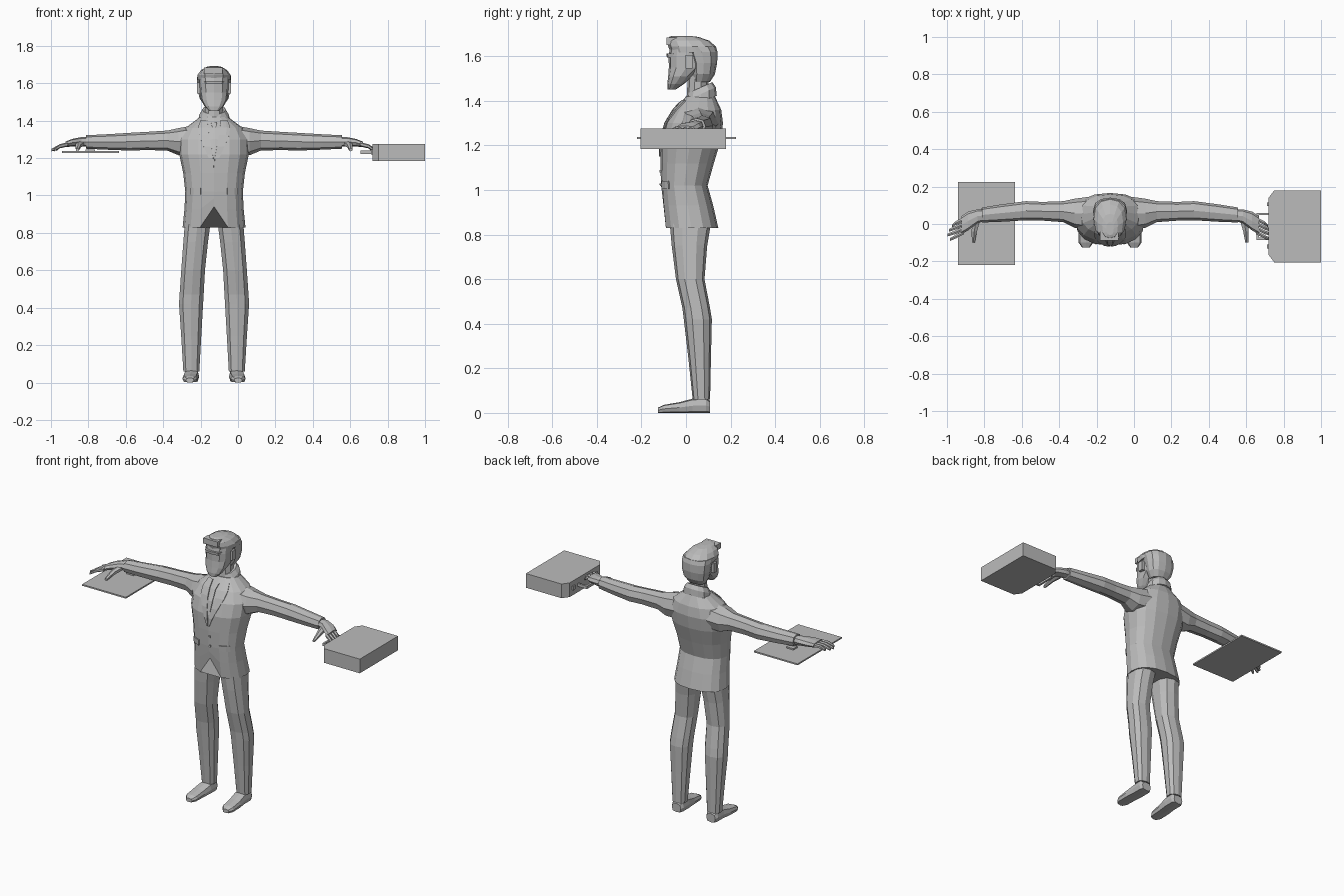
import bpy, bmesh, math
from mathutils import Vector
from mathutils.bvhtree import BVHTree

CX = -0.128  # the figure stands left of the centre

grey = bpy.data.materials.new("plain grey")
grey.diffuse_color = (0.5, 0.5, 0.5, 1)


def finish(name, bm, mirror=False, x=CX):
    bmesh.ops.recalc_face_normals(bm, faces=bm.faces)
    me = bpy.data.meshes.new(name)
    bm.to_mesh(me)
    bm.free()
    me.materials.append(grey)
    ob = bpy.data.objects.new(name, me)
    ob.location.x = x
    bpy.context.collection.objects.link(ob)
    if mirror:
        ob.modifiers.new("Mirror", 'MIRROR')
    return ob


def ring(axis, pos, a0, a1, b0, b1, n, p):
    """Rounded-box cross-section, first point at the middle of the low b side."""
    pts = []
    for k in range(n):
        t = -math.pi / 2 + 2 * math.pi * k / n
        c, s = math.cos(t), math.sin(t)
        a = (a0 + a1) / 2 + (a1 - a0) / 2 * math.copysign(abs(c) ** p, c)
        b = (b0 + b1) / 2 + (b1 - b0) / 2 * math.copysign(abs(s) ** p, s)
        pts.append({'x': (pos, a, b), 'y': (a, pos, b), 'z': (a, b, pos)}[axis])
    return pts


def loft(name, axis, sections, n=8, p=0.8, mirror=False, edit=None):
    rings = [ring(axis, *s, n, p) for s in sections]
    if edit:
        edit(rings)
    bm = bmesh.new()
    vs = [[bm.verts.new(c) for c in r] for r in rings]
    for r, q in zip(vs, vs[1:]):
        for k in range(n):
            bm.faces.new((r[k], r[(k + 1) % n], q[(k + 1) % n], q[k]))
    bm.faces.new(vs[0])
    bm.faces.new(vs[-1])
    return finish(name, bm, mirror)


def sym(rows):
    return [(z, -w, w, f, b) for z, w, f, b in rows]


def prism(name, outline, z0, z1, x=0.0, mirror=False):
    bm = bmesh.new()
    f = bm.faces.new([bm.verts.new((a, b, z0)) for a, b in outline])
    g = bmesh.ops.extrude_face_region(bm, geom=[f])
    for v in g["geom"]:
        if isinstance(v, bmesh.types.BMVert):
            v.co.z = z1
    return finish(name, bm, mirror, x)


def box(name, x0, x1, y0, y1, z0, z1, x=0.0, mirror=False):
    return prism(name, [(x0, y0), (x1, y0), (x1, y1), (x0, y1)], z0, z1, x, mirror)


# Jacket body, with the front hem cut away in a notch
def notch(rings):
    for r, z in ((0, 0.94), (1, 0.985)):
        x, y, _ = rings[r][0]
        rings[r][0] = (x, y, z)


jacket = loft("jacket", 'z', sym([
    (0.83, .168, -.098, .145), (0.93, .158, -.107, .122), (1.02, .154, -.112, .097),
    (1.12, .165, -.115, .125), (1.22, .186, -.115, .155), (1.30, .188, -.092, .166),
    (1.36, .155, -.055, .158), (1.42, .075, .0, .13)]), 16, 0.85, edit=notch)

# Lapels, tie, pockets and buttons laid onto the jacket front
tree = BVHTree.FromPolygons([v.co for v in jacket.data.vertices],
                            [list(f.vertices) for f in jacket.data.polygons])


def plate(name, rows, mirror=False, thick=0.012):
    bm = bmesh.new()
    grid = []
    for z, xa, xb in rows:
        line = []
        for i in range(4):
            x = xa + (xb - xa) * i / 3
            hit = tree.ray_cast(Vector((x, -1, z)), Vector((0, 1, 0)))[0]
            line.append(bm.verts.new((x, hit.y if hit else 0.0, z)))
        grid.append(line)
    for r, q in zip(grid, grid[1:]):
        for i in range(3):
            bm.faces.new((r[i], r[i + 1], q[i + 1], q[i]))
    ob = finish(name, bm, mirror)
    m = ob.modifiers.new("Solidify", 'SOLIDIFY')
    m.thickness, m.offset = thick, 0


plate("lapel", [(1.40, .035, .07), (1.36, .032, .085), (1.32, .026, .08),
                (1.26, .014, .055), (1.20, .004, .028), (1.15, .001, .008)], True)
plate("tie", [(1.39, -.016, .016), (1.36, -.010, .010), (1.30, -.014, .014),
              (1.24, -.010, .010)])
plate("pocket_flap", [(1.04, .07, .125), (1.005, .07, .125)], True)
for z in (1.03, 1.09):
    plate("button", [(z, .002, .014), (z - .012, .002, .014)])

# Sleeves
loft("sleeve", 'x', [
    (.08, -.04, .15, 1.22, 1.38), (.19, -.02, .135, 1.215, 1.36),
    (.25, .01, .122, 1.24, 1.347), (.36, .018, .118, 1.243, 1.34),
    (.45, .02, .122, 1.24, 1.335), (.58, .012, .105, 1.245, 1.327),
    (.685, .008, .088, 1.25, 1.322)], 8, 0.85, True)

# Hands: palm, four fingers and a thumb
loft("palm", 'x', [(.66, .018, .078, 1.262, 1.312), (.71, .005, .078, 1.262, 1.312),
                   (.76, -.035, .066, 1.262, 1.302), (.795, -.055, .042, 1.258, 1.288)],
     8, 0.8, True)
for i in range(4):
    y = .028 - i * .024
    reach = (.845, .862, .868, .855)[i]
    loft("finger", 'x', [(.78, y - .012, y + .012, 1.262, 1.286),
                         (.825, y - .035, y - .012, 1.252, 1.274),
                         (reach, y - .047, y - .030, 1.236, 1.250)], 6, 0.9, True)
loft("thumb", 'y', [(.025, .69, .74, 1.262, 1.295), (-.04, .71, .742, 1.25, 1.28),
                    (-.10, .722, .74, 1.236, 1.252)], 6, 0.9, True)

# Trousers
loft("trouser_leg", 'z', [
    (.06, .077, .166, .03, .108), (.25, .066, .178, .01, .112),
    (.42, .056, .19, -.01, .116), (.47, .053, .187, -.016, .108),
    (.60, .046, .178, -.045, .083), (.75, .03, .167, -.064, .095),
    (.84, .018, .16, -.072, .11), (.87, -.002, .155, -.075, .108),
    (.98, -.002, .135, -.085, .085)], 10, 0.8, True)

# Shoes
loft("shoe", 'y', [
    (-.125, .108, .15, 0, .024), (-.10, .09, .168, 0, .036), (-.03, .086, .168, 0, .048),
    (.03, .08, .162, 0, .064), (.09, .08, .162, 0, .066), (.107, .09, .152, 0, .055)],
    8, 0.55, True)


# Neck and shirt collar, raised towards the back
def tilt(rings):
    for r in rings:
        r[:] = [(x, y, z + (y - .065) * 0.45) for x, y, z in r]


loft("neck", 'z', sym([(1.37, .052, .0, .10), (1.53, .05, .01, .10)]), 10, 1)
loft("collar", 'z', sym([(1.39, .085, -.005, .138), (1.43, .08, .0, .134),
                         (1.46, .062, .008, .118)]), 12, 0.9, edit=tilt)

# Head with a pointed jaw
loft("face", 'z', sym([
    (1.452, .026, -.082, -.045), (1.475, .05, -.084, -.01), (1.51, .07, -.08, .03),
    (1.55, .076, -.077, .08), (1.60, .079, -.078, .09), (1.64, .078, -.072, .09)]), 12, 0.8)
loft("brow", 'z', sym([(1.595, .052, -.086, -.03), (1.612, .056, -.088, -.03)]), 8, 0.6)
box("ear", .07, .09, -.002, .03, 1.545, 1.605, CX, True)

# Hair: back of the head, then the crown with a raised front
loft("back_hair", 'z', sym([
    (1.485, .055, .03, .108), (1.52, .078, .025, .13), (1.57, .088, .02, .14),
    (1.62, .091, .0, .141), (1.645, .089, -.03, .134)]), 12, 0.85)
loft("crown_hair", 'z', sym([
    (1.618, .088, -.07, .136), (1.645, .088, -.08, .132), (1.67, .07, -.085, .105),
    (1.687, .042, -.075, .055), (1.692, .02, -.06, .01)]), 12, 0.85)
box("quiff", -.055, .045, -.088, -.04, 1.65, 1.685, CX)

# Briefcase with handle and clasps
prism("briefcase", [(.72, -.165), (.75, -.205), (1, -.205), (1, .18), (.75, .18), (.72, .14)],
      1.185, 1.275)
box("handle_grip", .655, .668, -.085, .06, 1.222, 1.24)
for y in (-.085, .048):
    box("handle_arm", .66, .722, y, y + .012, 1.222, 1.24)
for y in (-.13, .095):
    box("clasp", .712, .722, y, y + .02, 1.22, 1.245)

# Clipboard with its clip
box("clipboard", -.942, -.635, -.22, .225, 1.228, 1.237)
box("clip", -.815, -.765, .045, .085, 1.237, 1.246)
